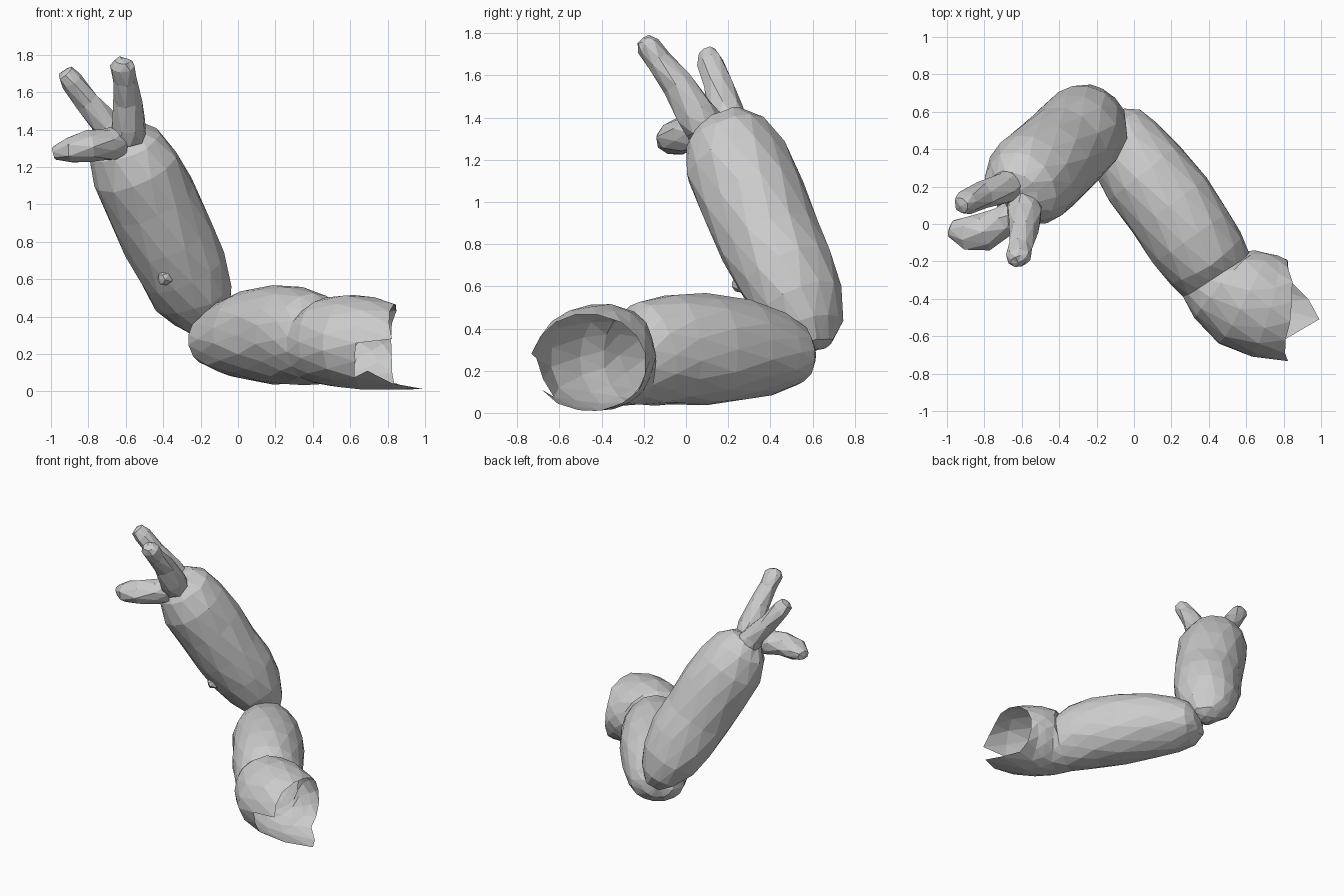
import bpy, math, random
from mathutils import Vector

random.seed(4)
grey = bpy.data.materials.new("plain grey")
grey.diffuse_color = (0.6, 0.6, 0.6, 1)


def loft(name, rings, n, caps=(True, True), jitter=0.006, rim=None, gap=()):
    """Faceted tube; each ring is (x, y, z, sideways radius, upward radius)."""
    pts = [Vector(r[:3]) for r in rings]
    verts, faces = [], []
    last = len(rings) - 1
    for j, r in enumerate(rings):
        t = (pts[min(j + 1, last)] - pts[max(j - 1, 0)]).normalized()
        side = t.cross(Vector((0, 0, 1))).normalized()
        up = side.cross(t)
        for i in range(n):
            a = 2 * math.pi * (i + 0.5 * (j % 2)) / n
            p = pts[j] + side * r[3] * math.cos(a) + up * r[4] * math.sin(a)
            p += Vector([random.uniform(-jitter, jitter) for _ in range(3)])
            if rim and j == last:
                p.x += rim[i]
            p.z = max(p.z, 0)
            verts.append(p)
    for j in range(last):
        for i in range(n):
            if j == last - 1 and i in gap:
                continue
            k = (i + 1) % n
            a, a2, b, b2 = j * n + i, j * n + k, j * n + n + i, j * n + n + k
            if j % 2 == 0:
                faces += [(a, b, a2), (a2, b, b2)]
            else:
                faces += [(a, b, b2), (a, b2, a2)]
    # rounded end caps as fans around a slightly raised point
    for use, j, e in ((caps[0], 0, 1), (caps[1], last, last - 1)):
        if use:
            d = (pts[j] - pts[e]).normalized()
            verts.append(pts[j] + d * 0.25 * min(rings[j][3:]))
            c = len(verts) - 1
            for i in range(n):
                f = (c, j * n + i, j * n + (i + 1) % n)
                faces.append(f if j == 0 else f[::-1])
    me = bpy.data.meshes.new(name)
    me.from_pydata(verts, [], faces)
    me.materials.append(grey)
    ob = bpy.data.objects.new(name, me)
    bpy.context.collection.objects.link(ob)
    return ob


# raised forearm, elbow to wrist
loft("forearm", [
    (-0.16, 0.62, 0.32, 0.09, 0.07), (-0.19, 0.59, 0.40, 0.175, 0.14),
    (-0.24, 0.545, 0.52, 0.225, 0.205), (-0.30, 0.475, 0.66, 0.245, 0.235),
    (-0.375, 0.395, 0.82, 0.25, 0.24), (-0.465, 0.315, 1.02, 0.255, 0.245),
    (-0.55, 0.24, 1.19, 0.255, 0.235), (-0.605, 0.195, 1.32, 0.21, 0.19),
    (-0.63, 0.165, 1.39, 0.13, 0.115)], 14)

# lying upper arm running through a seam into the open, torn sleeve
tear = [.05, .02, .0, -.01, -.02, -.03, -.05, -.05,
        -.03, .0, .03, .15, .23, .08, -.05, -.1]
loft("upper_arm_and_sleeve", [
    (-0.15, 0.555, 0.28, 0.11, 0.09), (-0.12, 0.505, 0.275, 0.185, 0.15),
    (-0.05, 0.415, 0.285, 0.21, 0.20), (0.06, 0.27, 0.30, 0.24, 0.235),
    (0.19, 0.10, 0.30, 0.25, 0.265), (0.30, -0.065, 0.30, 0.25, 0.26),
    (0.38, -0.18, 0.28, 0.235, 0.25), (0.435, -0.265, 0.255, 0.215, 0.215),
    (0.48, -0.325, 0.265, 0.24, 0.235),
    (0.585, -0.40, 0.265, 0.275, 0.25), (0.70, -0.44, 0.255, 0.275, 0.25),
    (0.81, -0.46, 0.235, 0.28, 0.235)],
    16, caps=(True, False), rim=tear[:], gap=(14, 15))

# two fingers and a thumb, open where they meet the wrist
digits = {
    "front_finger": [(-0.59, 0.085, 1.36, 0.10, 0.10), (-0.585, 0.04, 1.43, 0.095, 0.095),
                     (-0.59, -0.04, 1.56, 0.075, 0.075), (-0.61, -0.13, 1.67, 0.065, 0.06),
                     (-0.62, -0.18, 1.74, 0.065, 0.055), (-0.62, -0.20, 1.77, 0.04, 0.035)],
    "back_finger": [(-0.66, 0.205, 1.35, 0.095, 0.095), (-0.71, 0.19, 1.43, 0.085, 0.075),
                    (-0.81, 0.155, 1.55, 0.075, 0.065), (-0.89, 0.12, 1.66, 0.065, 0.06),
                    (-0.925, 0.10, 1.705, 0.05, 0.045)],
    "thumb": [(-0.64, 0.06, 1.33, 0.08, 0.09), (-0.70, 0.01, 1.32, 0.085, 0.085),
              (-0.80, -0.04, 1.31, 0.105, 0.085), (-0.90, -0.05, 1.29, 0.095, 0.07),
              (-0.98, -0.025, 1.275, 0.05, 0.04)],
}
for name, rings in digits.items():
    loft(name, rings, 8, caps=(False, True))

# small bump on the inner side of the forearm
loft("forearm_bump", [(-0.37, 0.28, 0.62, 0.04, 0.04), (-0.39, 0.26, 0.61, 0.04, 0.045),
                      (-0.41, 0.235, 0.60, 0.025, 0.03)], 6, jitter=0.003)
